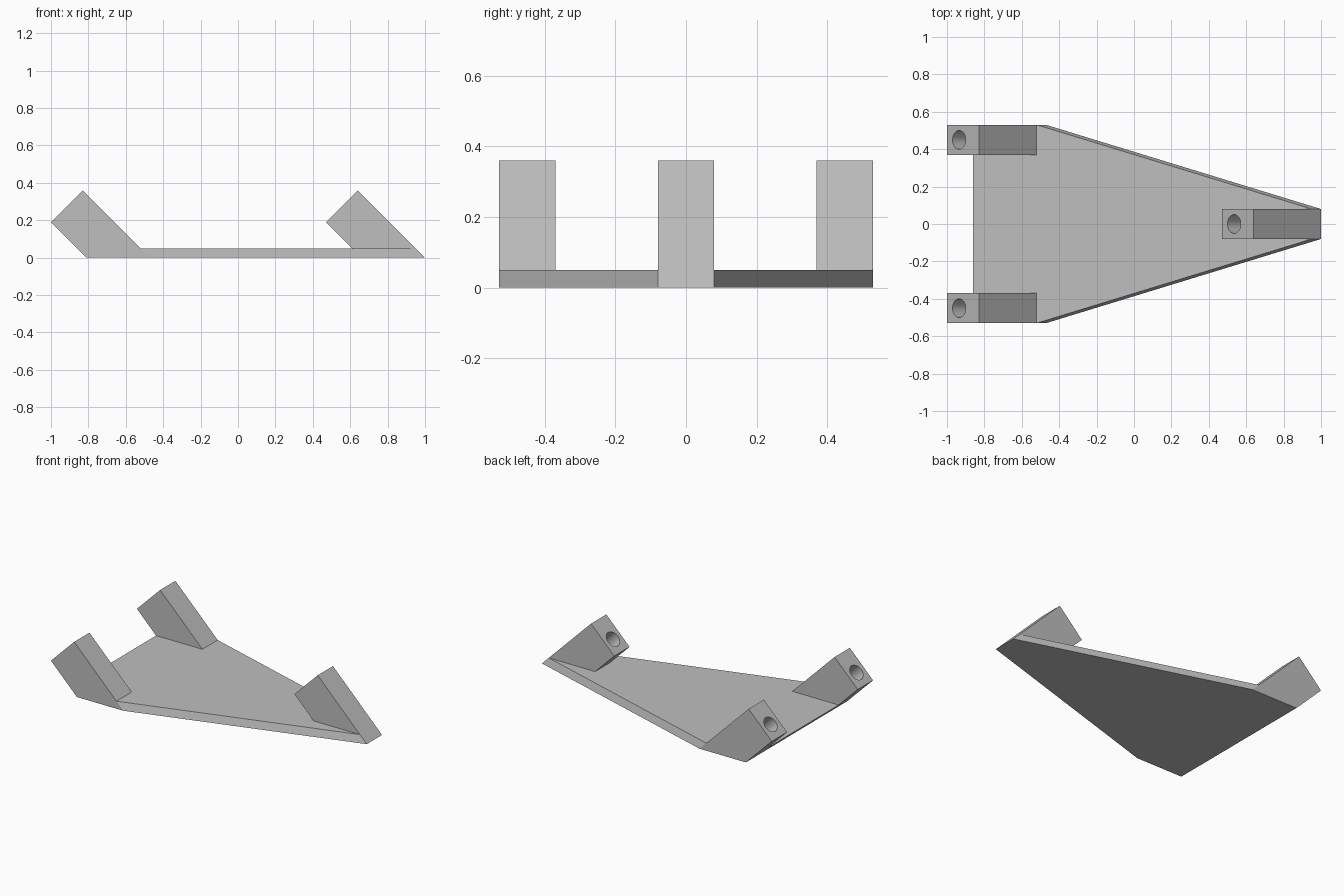
import bpy
import bmesh
import math
from mathutils import Vector

if "Cube" in bpy.data.objects:
    bpy.data.objects.remove(bpy.data.objects["Cube"], do_unlink=True)

grey = bpy.data.materials.new("plain grey")
grey.use_nodes = True
COLOUR = (0.52, 0.52, 0.52, 1)
grey.diffuse_color = COLOUR
grey.node_tree.nodes["Principled BSDF"].inputs["Base Color"].default_value = COLOUR

PLATE = 0.05          # plate thickness
HALF = 0.08           # half the post width
BACK, FRONT = -0.81, -0.47   # post footprint along x
SHIFT = 1.47          # offset of the single post
SPREAD = 0.45         # sideways offset of the paired posts


def prism(name, points, offset):
    """Flat polygon extruded along an offset vector."""
    bm = bmesh.new()
    face = bm.faces.new([bm.verts.new(p) for p in points])
    grown = bmesh.ops.extrude_face_region(bm, geom=[face], use_keep_orig=True)
    verts = [v for v in grown["geom"] if isinstance(v, bmesh.types.BMVert)]
    bmesh.ops.translate(bm, verts=verts, vec=offset)
    bmesh.ops.recalc_face_normals(bm, faces=bm.faces)
    mesh = bpy.data.meshes.new(name)
    bm.to_mesh(mesh)
    bm.free()
    mesh.materials.append(grey)
    obj = bpy.data.objects.new(name, mesh)
    bpy.context.collection.objects.link(obj)
    return obj


def activate(obj):
    bpy.ops.object.select_all(action="DESELECT")
    obj.select_set(True)
    bpy.context.view_layer.objects.active = obj


def post(name, x, y):
    """Slanted post with a round blind hole in its raised end."""
    profile = [(BACK - PLATE, PLATE), (-1, 0.19), (-0.83, 0.36), (FRONT - PLATE, PLATE)]
    obj = prism(name, [(px + x, y - HALF, pz) for px, pz in profile], (0, 2 * HALF, 0))
    axis = Vector((-1, 0, 1)).normalized()
    mouth = Vector((x - 0.935, y, 0.255))
    bpy.ops.mesh.primitive_cylinder_add(
        vertices=48, radius=0.05, depth=0.4, location=mouth,
        rotation=(0, -math.pi / 4, 0))
    cutter = bpy.context.object
    cutter.name = "hole_cutter"
    cutter.hide_render = True
    cutter.data.materials.append(grey)
    hole = obj.modifiers.new("hole", "BOOLEAN")
    hole.operation = "DIFFERENCE"
    hole.solver = "EXACT"
    hole.object = cutter
    activate(obj)
    bpy.ops.object.modifier_apply(modifier=hole.name)
    bpy.data.objects.remove(cutter, do_unlink=True)
    activate(obj)
    bpy.ops.object.shade_smooth_by_angle(angle=math.radians(30))


# Tapered base plate, sheared so its ends continue the slant of the posts
wide = SPREAD + HALF
half_outline = [(BACK, wide), (FRONT, wide), (FRONT + SHIFT, HALF)]
outline = half_outline + [(x, -y) for x, y in reversed(half_outline)]
prism("base_plate", [(x, y, 0) for x, y in outline], (-PLATE, 0, PLATE))

# Two posts at the wide end and one at the narrow end
for side, y in (("left", SPREAD), ("right", -SPREAD)):
    post("wide_end_post_" + side, 0, y)
post("narrow_end_post", SHIFT, 0)
